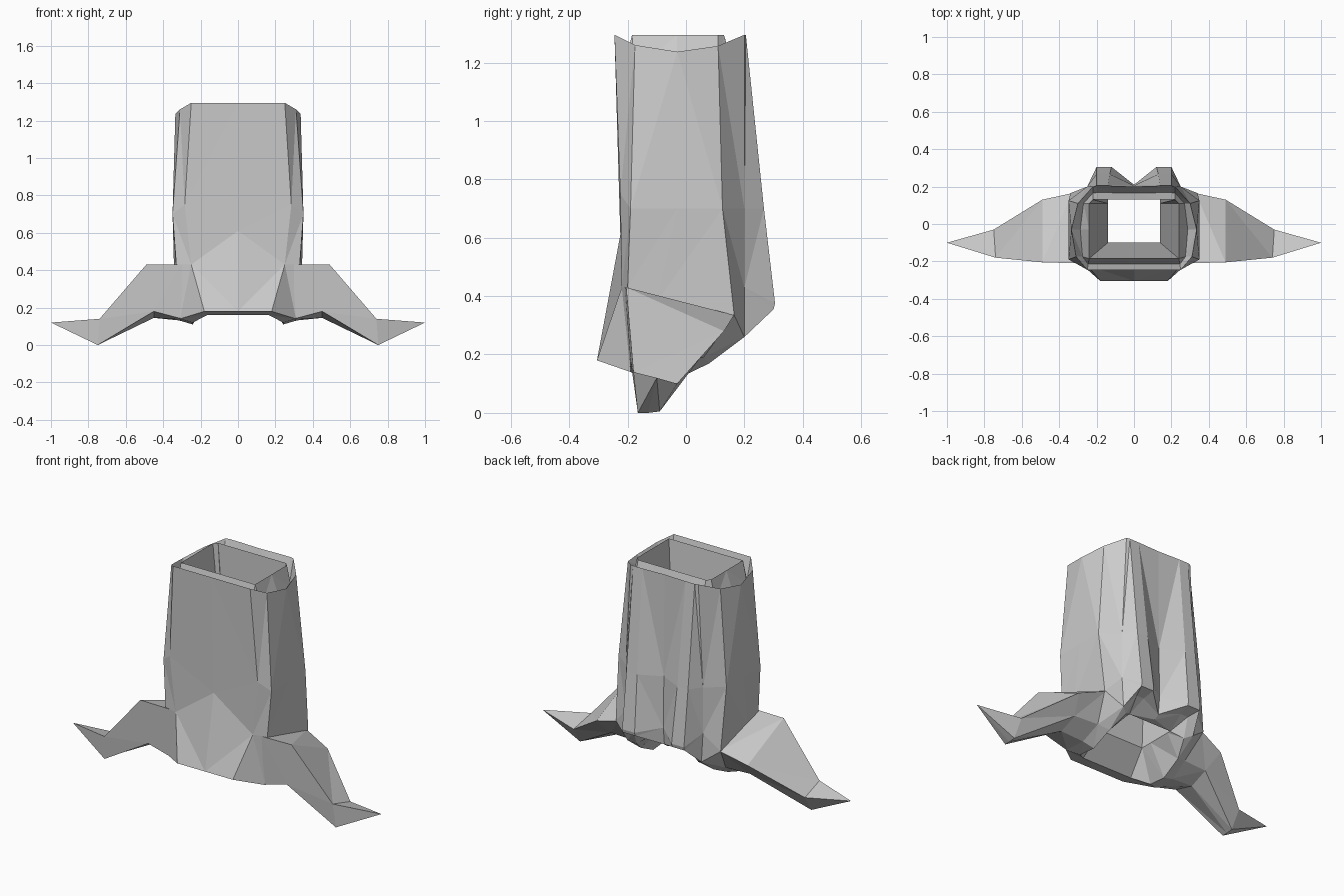
import bpy
import bmesh
from mathutils import Vector

default_cube = bpy.data.objects.get("Cube")
if default_cube:
    bpy.data.objects.remove(default_cube, do_unlink=True)

# One plain grey for the whole stump
grey = bpy.data.materials.new("weathered_grey")
grey.use_nodes = True
grey_value = (0.6, 0.6, 0.6, 1)
grey.diffuse_color = grey_value
grey.node_tree.nodes["Principled BSDF"].inputs["Base Color"].default_value = grey_value


def clamp(value, low, high):
    return max(low, min(value, high))


def boxed(point, half_width, front, back, height):
    """Pull a ring point in onto an upright box at the given height."""
    return Vector((min(point.x, half_width), clamp(point.y, front, back), height))


def bridge(bm, ring_a, ring_b, closed=False, skip=()):
    """Join two rings of vertices with a band of faces."""
    count = len(ring_a)
    for i in range(count if closed else count - 1):
        if i in skip:
            continue
        j = (i + 1) % count
        bm.faces.new((ring_a[i], ring_b[i], ring_b[j], ring_a[j]))


def finish(bm, name):
    """Clean the half mesh, mirror it and make a flat-shaded object."""
    bmesh.ops.remove_doubles(bm, verts=bm.verts, dist=0.001)
    bmesh.ops.triangulate(bm, faces=bm.faces)
    bmesh.ops.dissolve_degenerate(bm, edges=bm.edges, dist=0.001)
    bmesh.ops.recalc_face_normals(bm, faces=bm.faces)
    mesh = bpy.data.meshes.new(name)
    bm.to_mesh(mesh)
    bm.free()
    mesh.materials.append(grey)
    part = bpy.data.objects.new(name, mesh)
    bpy.context.collection.objects.link(part)
    mirror = part.modifiers.new("left_right_mirror", "MIRROR")
    mirror.use_axis[0] = True
    mirror.use_clip = True
    mirror.merge_threshold = 0.001
    return part


# Half of the trunk as upright strips, each running rim, waist, root line, foot
trunk_strips = {
    "front_centre": [(0, -.245, 1.295), (0, -.225, .61), (0, -.225, .61), (0, -.305, .18)],
    "front_corner": [(.25, -.245, 1.295), (.285, -.225, .75), (.25, -.22, .43), (.18, -.305, .18)],
    "side_front": [(.31, -.175, 1.26), (.35, -.19, .7), (.33, -.2, .43), (.31, -.19, .14)],
    "side_middle": [(.335, -.03, 1.237), (.35, -.03, .7), (.33, -.1, .38), (.31, -.05, .13)],
    "side_back": [(.3, .11, 1.257), (.35, .125, .7), (.34, .165, .335), (.3, .06, .19)],
    "ridge_side": [(.22, .2, 1.295), (.25, .2, .7), (.25, .2, .43), (.24, .2, .26)],
    "ridge_outer": [(.2, .205, 1.295), (.2, .267, .7), (.2, .305, .375), (.2, .3, .355)],
    "ridge_inner": [(.14, .205, 1.295), (.13, .267, .7), (.12, .305, .375), (.12, .3, .355)],
    "back_groove": [(0, .2, 1.295), (0, .205, .7), (0, .21, .4), (0, .2, .3)],
}
rim, waist, root_line, foot = [
    [Vector(point) for point in ring] for ring in zip(*trunk_strips.values())
]

# Hollow core, sunken gap inside the rim, and the lip under the foot
core_top = [boxed(p, .24, -.185, .13, 1.295) for p in rim]
core_hole = [boxed(p, .14, -.1, .13, .28) for p in rim]
rim_gap = [a.lerp(b, 0.5) for a, b in zip(rim, core_top)]
for point in rim_gap:
    point.z = 1.17
under_lip = [a.lerp(b, 0.4) for a, b in zip(foot, core_hole)]
for low, edge in zip(under_lip, foot):
    low.z = edge.z - 0.02

bm = bmesh.new()
bands = [[bm.verts.new(p) for p in ring] for ring in
         (core_hole, core_top, rim_gap, rim, waist, root_line, foot, under_lip, core_hole)]
strip_names = list(trunk_strips)
root_opening = [strip_names.index(n) for n in ("side_front", "side_middle")]
for upper, lower in zip(bands, bands[1:]):
    # Collapsed points give faces that are removed when the mesh is cleaned
    opening = root_opening if lower is bands[6] else ()
    bridge(bm, upper, lower, skip=opening)
finish(bm, "hollow_trunk")

# Spreading root: sections run top front, top back, under back, under middle, under front
root_sections = {
    "base": [(.3, -.21, .43), (.33, .165, .335), (.3, .06, .19), (.3, -.05, .13), (.3, -.19, .14)],
    "knee": [(.49, -.205, .43), (.49, .13, .28), (.45, .05, .19), (.45, -.06, .145), (.45, -.19, .18)],
    "ankle": [(.74, -.18, .14), (.75, -.03, .1), (.75, -.09, .005), (.75, -.13, 0), (.75, -.165, 0)],
}
bm = bmesh.new()
loops = [[bm.verts.new(p) for p in section] for section in root_sections.values()]
for inner, outer in zip(loops, loops[1:]):
    bridge(bm, inner, outer, closed=True)
toe = bm.verts.new((1, -.1, .12))
ankle = loops[-1]
for a, b in zip(ankle, ankle[1:] + ankle[:1]):
    bm.faces.new((a, toe, b))
finish(bm, "spreading_roots")
